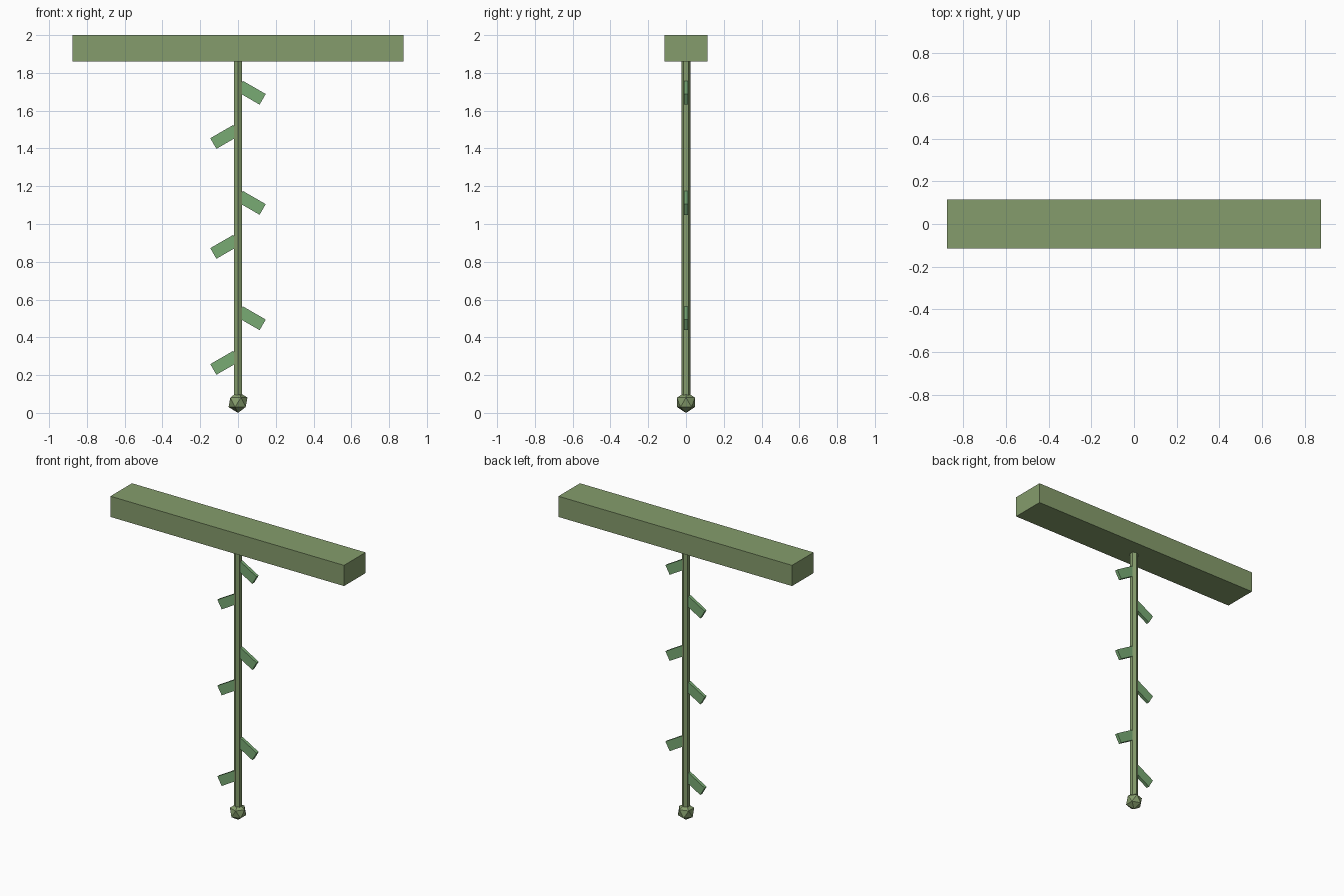
import bpy
import math

cube = bpy.data.objects.get("Cube")
if cube:
    bpy.data.objects.remove(cube, do_unlink=True)


def make_material(name, rgb):
    mat = bpy.data.materials.new(name)
    mat.use_nodes = True
    mat.diffuse_color = (*rgb, 1)
    mat.node_tree.nodes["Principled BSDF"].inputs["Base Color"].default_value = (*rgb, 1)
    return mat


olive = make_material("olive green", (0.235, 0.335, 0.150))
leaf_green = make_material("leaf green", (0.190, 0.405, 0.175))


def finish(name, mat):
    obj = bpy.context.object
    obj.name = name
    obj.data.name = name
    obj.data.materials.append(mat)
    return obj


def box(name, size, location, mat, tilt=0.0):
    bpy.ops.mesh.primitive_cube_add(size=1, location=location, rotation=(0, tilt, 0))
    obj = finish(name, mat)
    obj.scale = size
    return obj


# Top beam
box("top_beam", (1.75, 0.23, 0.14), (0, 0, 1.93), olive)

# Six-sided hanging stem
bpy.ops.mesh.primitive_cylinder_add(vertices=6, radius=0.025, depth=1.81,
                                    location=(0, 0, 0.965))
finish("stem", olive)

# Faceted bud at the tip
bpy.ops.mesh.primitive_ico_sphere_add(subdivisions=1, radius=0.056, location=(0, 0, 0.056))
finish("tip_bud", olive)

# Drooping leaves, alternating sides down the stem
for i, z in enumerate((1.695, 1.461, 1.112, 0.879, 0.501, 0.265)):
    side = 1 if i % 2 == 0 else -1
    label = "left" if side > 0 else "right"
    box(f"{label}_leaf_{i // 2 + 1}", (0.14, 0.022, 0.065), (side * 0.07, 0, z),
        leaf_green, side * math.radians(30))
